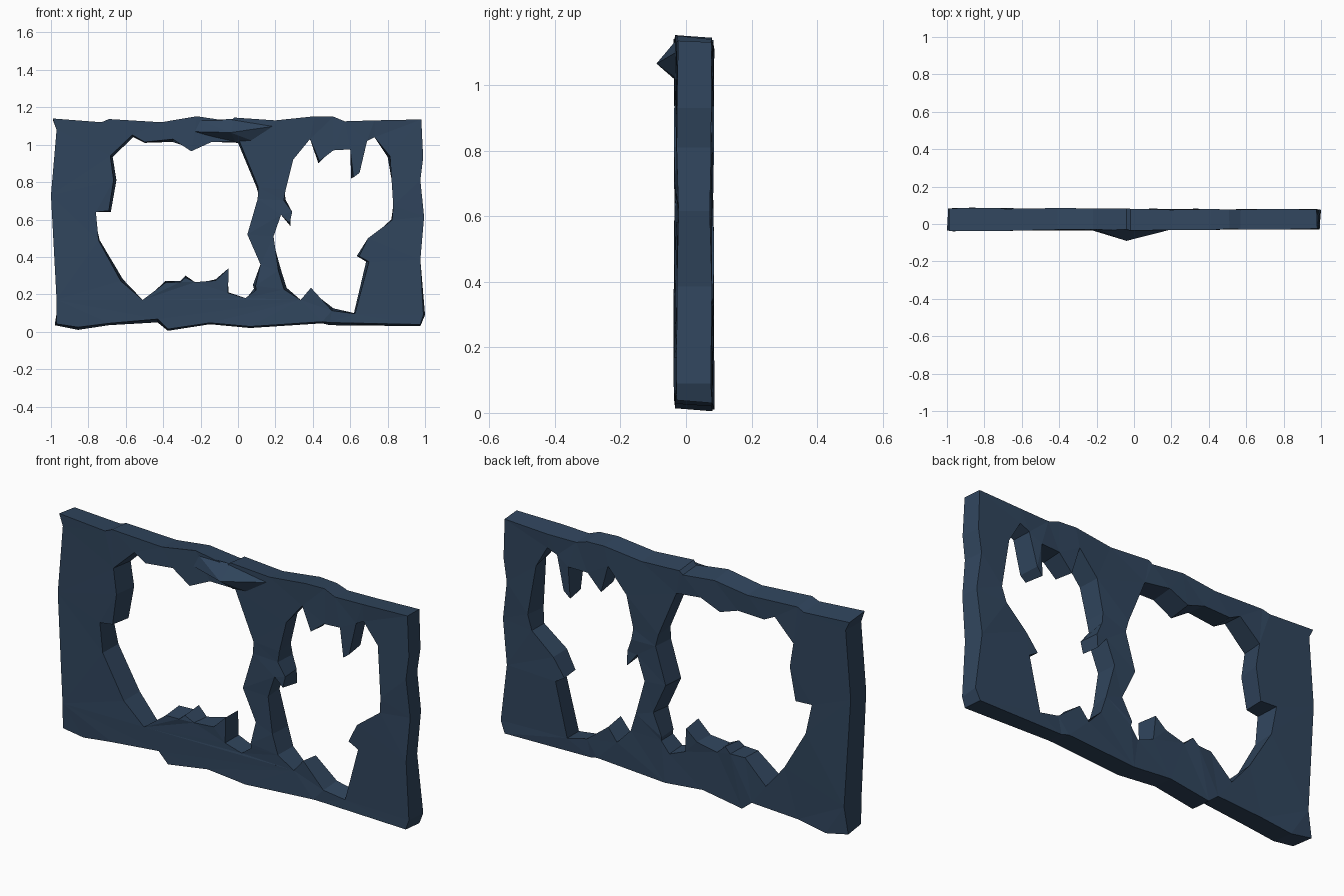
import bpy, bmesh, random
from mathutils import Vector

if "Cube" in bpy.data.objects:
    bpy.data.objects.remove(bpy.data.objects["Cube"])

random.seed(4)
mat = bpy.data.materials.new("dark_blue")
mat.diffuse_color = (0.03, 0.06, 0.11, 1)
mat.use_nodes = True
mat.node_tree.nodes["Principled BSDF"].inputs["Base Color"].default_value = mat.diffuse_color

# Ragged outlines in the x-z plane, all clockwise seen from the front
OUTER = [(-.99, 1.14), (-.73, 1.12), (-.69, 1.137), (-.41, 1.12), (-.22, 1.152), (-.04, 1.125),
         (-.02, 1.145), (.2, 1.13), (.41, 1.152), (.51, 1.15), (.57, 1.125), (.73, 1.13), (.98, 1.135),
         (.99, .93), (.975, .81), (.995, .615), (.975, .385), (1, .09), (.975, .03),
         (.49, .035), (.45, .045), (.065, .02), (-.15, .04), (-.375, .005), (-.43, .05),
         (-.69, .035), (-.855, .01), (-.98, .035), (-.97, .17), (-1, .73), (-.97, 1.08)]
LEFT = [(-.56, 1.04), (-.5, 1.01), (-.35, 1.015), (-.25, .965), (-.14, 1.015), (0, 1.01), (.1, .77),
        (.105, .71), (.05, .52), (.12, .36), (.08, .25), (.085, .23), (.04, .18), (-.05, .21),
        (-.05, .34), (-.12, .28), (-.23, .265), (-.28, .3), (-.31, .27), (-.39, .27), (-.51, .17),
        (-.615, .28), (-.74, .49), (-.76, .64), (-.68, .64), (-.65, .81), (-.67, .935)]
RIGHT = [(.385, 1.03), (.43, .9), (.51, .97), (.6, .975), (.605, .82), (.65, .85), (.69, 1.02),
         (.73, 1.04), (.8, .935), (.83, .675), (.82, .6), (.695, .5), (.635, .405), (.685, .375),
         (.62, .1), (.51, .125), (.39, .235), (.335, .17), (.26, .235), (.23, .33), (.19, .51),
         (.23, .625), (.28, .565), (.29, .64), (.255, .705), (.255, .76), (.295, .92)]


def add_object(name, bm):
    bmesh.ops.recalc_face_normals(bm, faces=bm.faces)
    mesh = bpy.data.meshes.new(name)
    bm.to_mesh(mesh)
    bm.free()
    mesh.materials.append(mat)
    ob = bpy.data.objects.new(name, mesh)
    bpy.context.collection.objects.link(ob)


def rim(bm, pts, hole):
    """Front and back loops with chipped edges, joined by side walls."""
    loops = ([], [])
    n = len(pts)
    for i, (x, z) in enumerate(pts):
        a, b = Vector(pts[i - 1]), Vector(pts[(i + 1) % n])
        t = (b - a).normalized()
        inward = Vector((t.y, -t.x)) * (-1 if hole else 1)
        chipped = random.randint(0, 1)
        if not hole:
            chipped = 0 if z < .1 else 1
        for side in (0, 1):
            p = Vector((x, z))
            if side == chipped:
                p += inward * random.uniform(.004, .018)
            y = (-.036 + .005 * (x + 1)) if side == 0 else (.084 - .004 * (x + 1))
            loops[side].append(bm.verts.new((p.x, y + random.uniform(-.004, .004), p.y)))
    f, k = loops
    for i in range(n):
        j = (i + 1) % n
        bm.faces.new((f[i], f[j], k[j], k[i]))
    return [[bm.edges.get((l[i], l[(i + 1) % n])) for i in range(n)] for l in loops]


# Broken panel with two openings
bm = bmesh.new()
rims = [rim(bm, OUTER, False), rim(bm, LEFT, True), rim(bm, RIGHT, True)]
for side in (0, 1):
    edges = [e for r in rims for e in r[side]]
    bmesh.ops.triangle_fill(bm, use_beauty=True, edges=edges, normal=(0, 1 if side else -1, 0))
add_object("broken_panel", bm)

# Pointed bulge on the front of the top rail
bm = bmesh.new()
base = [(-.24, 1.07), (-.2, 1.13), (-.02, 1.138), (.2, 1.1), (.08, 1.02), (-.01, 1.012)]
ring = [bm.verts.new((x, -.029, z)) for x, z in base]
tip = bm.verts.new((-.04, -.09, 1.065))
for i, v in enumerate(ring):
    bm.faces.new((v, ring[(i + 1) % len(ring)], tip))
bm.faces.new(ring)
add_object("front_bulge", bm)
